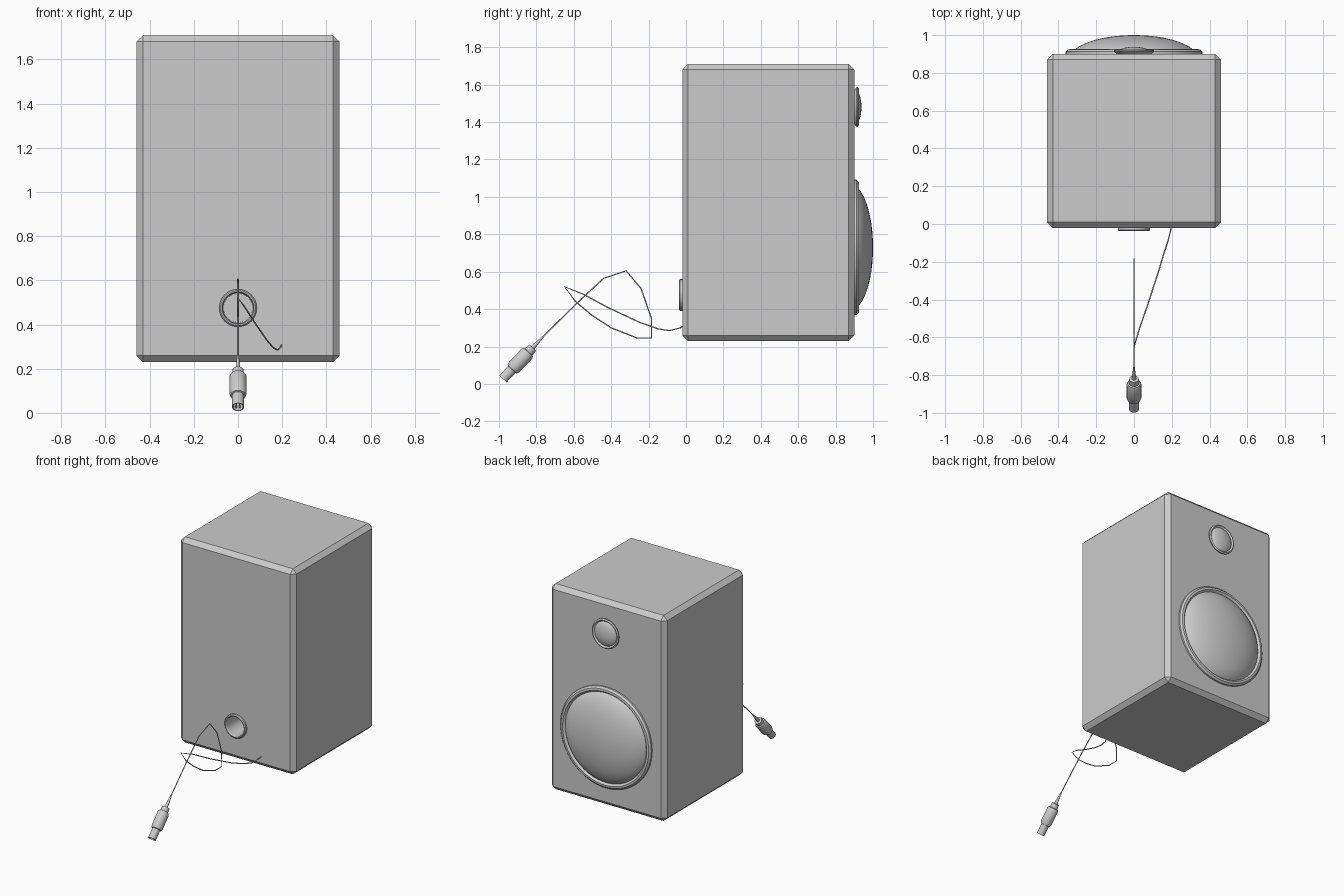
import bpy
import bmesh
import math
from mathutils import Vector

if "Cube" in bpy.data.objects:
    bpy.data.objects.remove(bpy.data.objects["Cube"])

GREY = (0.6, 0.6, 0.6, 1)
grey = bpy.data.materials.new("plain_grey")
grey.use_nodes = True
grey.diffuse_color = GREY
grey.node_tree.nodes["Principled BSDF"].inputs["Base Color"].default_value = GREY


def add_object(name, bm):
    mesh = bpy.data.meshes.new(name)
    bm.to_mesh(mesh)
    bm.free()
    obj = bpy.data.objects.new(name, mesh)
    bpy.context.collection.objects.link(obj)
    mesh.materials.append(grey)
    return obj


def smooth(obj, angle=30):
    bpy.ops.object.select_all(action='DESELECT')
    obj.select_set(True)
    bpy.context.view_layer.objects.active = obj
    bpy.ops.object.shade_smooth_by_angle(angle=math.radians(angle))


def lathe(name, profile, origin, axis, sides=48):
    """Revolve (radius, height) points around an axis."""
    bm = bmesh.new()
    verts = [bm.verts.new((r, 0, h)) for r, h in profile]
    edges = [bm.edges.new(pair) for pair in zip(verts, verts[1:])]
    bmesh.ops.spin(bm, geom=verts + edges, cent=(0, 0, 0), axis=(0, 0, 1),
                   angle=math.tau, steps=sides)
    bmesh.ops.remove_doubles(bm, verts=bm.verts, dist=0.0002)
    bmesh.ops.recalc_face_normals(bm, faces=bm.faces)
    obj = add_object(name, bm)
    obj.location = origin
    obj.rotation_mode = 'QUATERNION'
    obj.rotation_quaternion = Vector(axis).to_track_quat('Z', 'Y')
    smooth(obj)
    return obj


def dome(radius, base, top, steps=10):
    """Profile of a shallow rounded cap, from rim to centre."""
    points = []
    for i in range(steps + 1):
        a = math.radians(75) * (1 - i / steps)
        rise = (math.cos(a) - math.cos(math.radians(75))) / (1 - math.cos(math.radians(75)))
        points.append((radius * math.sin(a) / math.sin(math.radians(75)),
                       base + (top - base) * rise))
    return points


# Cabinet with chamfered edges
bm = bmesh.new()
bmesh.ops.create_cube(bm, size=1)
bmesh.ops.scale(bm, vec=(0.92, 0.92, 1.48), verts=bm.verts)
bmesh.ops.translate(bm, vec=(0, 0.44, 0.97), verts=bm.verts)
bmesh.ops.bevel(bm, geom=list(bm.edges), offset=0.03, segments=1,
                profile=0.5, affect='EDGES')
cabinet = add_object("cabinet", bm)

# Opening for the bass port
PORT = (0, -0.02, 0.475)
cutter = lathe("port_cutter", [(0, -0.17), (0.076, -0.17), (0.076, 0.1), (0, 0.1)],
               PORT, (0, -1, 0))
cutter.hide_render = True
cutter.hide_viewport = True
cut = cabinet.modifiers.new("port_hole", 'BOOLEAN')
cut.operation = 'DIFFERENCE'
cut.solver = 'EXACT'
cut.object = cutter

# Port rim and lining
lathe("bass_port", [(0.085, -0.005), (0.085, 0.012), (0.079, 0.018), (0.073, 0.018),
                    (0.069, 0.012), (0.066, -0.16), (0, -0.16)], PORT, (0, -1, 0))

# Drivers: rims and domes
WOOFER = (0, 0.9, 0.73)
TWEETER = (0, 0.9, 1.48)
lathe("woofer_rim", [(0.362, -0.005), (0.362, 0.012), (0.35, 0.024), (0.335, 0.026),
                     (0.322, 0.012), (0.31, 0.01)], WOOFER, (0, 1, 0), 64)
lathe("woofer_dome", dome(0.325, 0.01, 0.1), WOOFER, (0, 1, 0), 64)
lathe("tweeter_rim", [(0.085, -0.005), (0.107, 0.012), (0.107, 0.018), (0.098, 0.024),
                      (0.09, 0.016), (0.08, 0.012)], TWEETER, (0, 1, 0))
lathe("tweeter_dome", dome(0.091, 0.012, 0.038, 6), TWEETER, (0, 1, 0))

# Plug with strain relief, collar, grip and hollow nose
PLUG = Vector((0, -0.757, 0.26))
PLUG_AXIS = Vector((0, -0.688, -0.725)).normalized()
lathe("plug_body", [(0, 0), (0.004, 0), (0.012, 0.09), (0.025, 0.092), (0.027, 0.122),
                    (0.034, 0.125), (0.039, 0.135), (0.039, 0.235), (0.034, 0.25),
                    (0.027, 0.252), (0.027, 0.322), (0.023, 0.322), (0.023, 0.26),
                    (0, 0.26)], PLUG, PLUG_AXIS, 20)
side = PLUG_AXIS.cross(Vector((1, 0, 0)))
for i in range(4):
    a = math.tau * (i + 0.5) / 4
    offset = 0.012 * (math.cos(a) * Vector((1, 0, 0)) + math.sin(a) * side)
    lathe(f"plug_pin_{i + 1}", [(0, 0.255), (0.003, 0.255), (0.003, 0.318), (0, 0.318)],
          PLUG + offset, PLUG_AXIS, 8)

# Cable from the cabinet to the plug
PATH = [(0.2, 0.0, 0.32), (0.195, -0.03, 0.3), (0.18, -0.09, 0.285), (0.16, -0.15, 0.295),
        (0.13, -0.25, 0.33), (0.075, -0.42, 0.41), (0.03, -0.55, 0.48), (0, -0.65, 0.52),
        (0, -0.59, 0.44), (0, -0.5, 0.365), (0, -0.4, 0.3), (0, -0.26, 0.245),
        (0, -0.185, 0.245), (0, -0.185, 0.35), (0, -0.24, 0.51), (0, -0.32, 0.605),
        (0, -0.44, 0.565), (0, -0.58, 0.435), (0, -0.76, 0.257)]
curve = bpy.data.curves.new("cable", 'CURVE')
curve.dimensions = '3D'
curve.bevel_depth = 0.0035
curve.bevel_resolution = 1
spline = curve.splines.new('POLY')
spline.points.add(len(PATH) - 1)
for point, co in zip(spline.points, PATH):
    point.co = (*co, 1)
curve.materials.append(grey)
bpy.context.collection.objects.link(bpy.data.objects.new("cable", curve))
